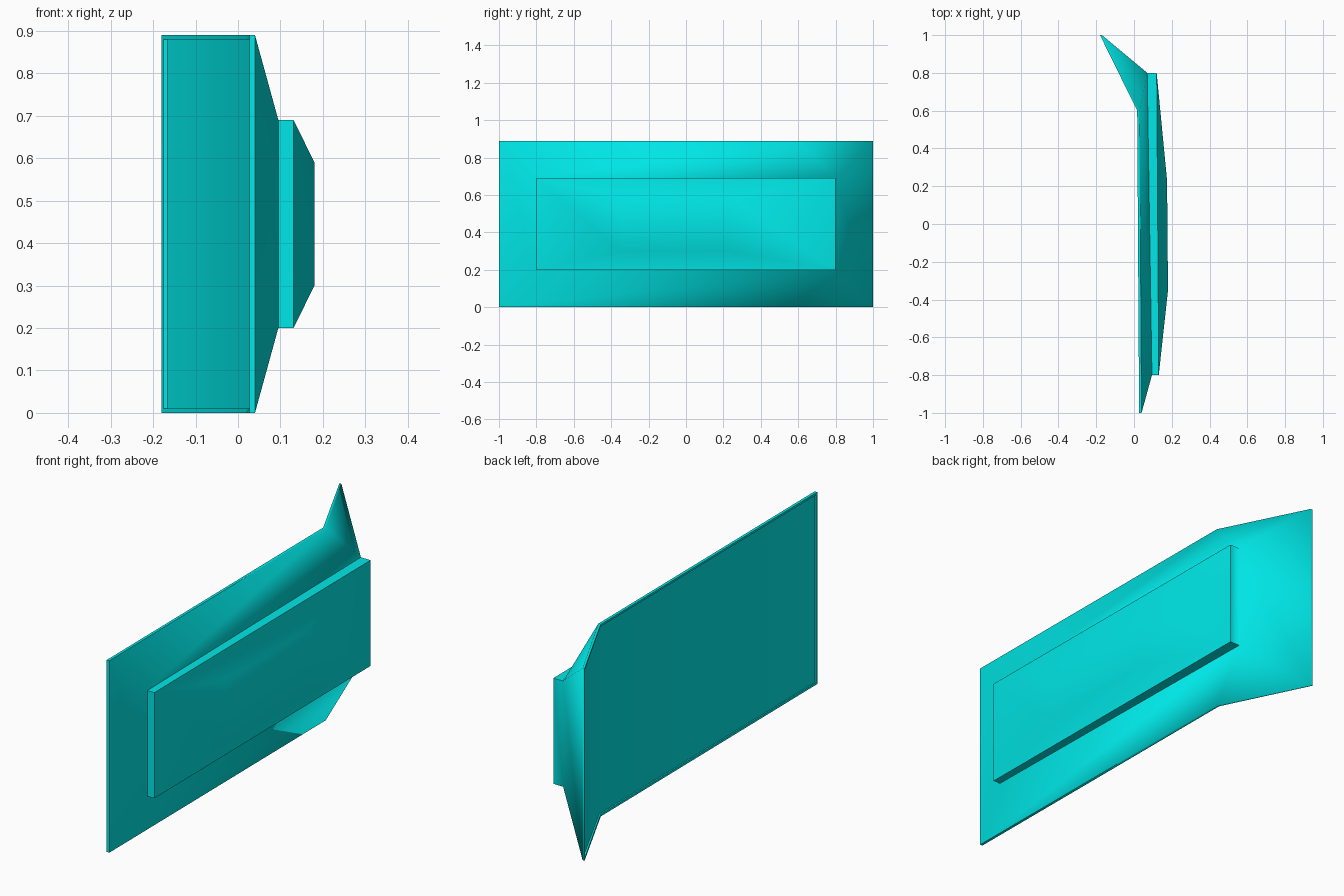
import bpy, bmesh, math

if "Cube" in bpy.data.objects:
    bpy.data.objects.remove(bpy.data.objects["Cube"])

bm = bmesh.new()


def ring(ys, xs, z0, z1):
    """Closed loop of six slots; a two-point ring reuses its far corners."""
    low = [bm.verts.new((x, y, z0)) for x, y in zip(xs, ys)]
    high = [bm.verts.new((x, y, z1)) for x, y in zip(xs, ys)]
    if len(ys) == 2:
        low.append(low[1])
        high.append(high[1])
    return low + high[::-1]


def cap(r):
    for idx in ((0, 1, 4, 5), (1, 2, 3, 4)):
        vs = list(dict.fromkeys(r[i] for i in idx))
        if len(vs) > 2:
            bm.faces.new(vs)


def loft(a, b):
    for i in range(6):
        j = (i + 1) % 6
        vs = list(dict.fromkeys((a[i], a[j], b[j], b[i])))
        if len(vs) > 2:
            bm.faces.new(vs)


rings = [
    # shallow recess and rim on the folded back
    ring((-0.99, 0.6, 0.99), (0.033, 0.025, -0.166), 0.01, 0.88),
    ring((-0.99, 0.6, 0.99), (0.027, 0.018, -0.175), 0.01, 0.88),
    ring((-1, 0.6, 1), (0.027, 0.017, -0.18), 0, 0.89),
    # outer edge of the sloping front
    ring((-1, 0.6, 1), (0.04, 0.03, -0.17), 0, 0.89),
    # raised block with a faceted face
    ring((-0.8, 0.8), (0.095, 0.07), 0.2, 0.69),
    ring((-0.8, 0.8), (0.131, 0.12), 0.2, 0.69),
    ring((-0.35, 0.23), (0.18, 0.175), 0.3, 0.59),
]
cap(rings[0])
for a, b in zip(rings, rings[1:]):
    loft(a, b)
cap(rings[-1])
bmesh.ops.recalc_face_normals(bm, faces=bm.faces)

mesh = bpy.data.meshes.new("folded_panel")
bm.to_mesh(mesh)
bm.free()
panel = bpy.data.objects.new("folded_panel", mesh)
bpy.context.collection.objects.link(panel)

# cyan finish
mat = bpy.data.materials.new("cyan")
mat.diffuse_color = (0.0, 0.8, 0.8, 1)
mat.use_nodes = True
mat.node_tree.nodes["Principled BSDF"].inputs["Base Color"].default_value = mat.diffuse_color
mesh.materials.append(mat)

bpy.context.view_layer.objects.active = panel
panel.select_set(True)
bpy.ops.object.shade_smooth_by_angle(angle=math.radians(60))
